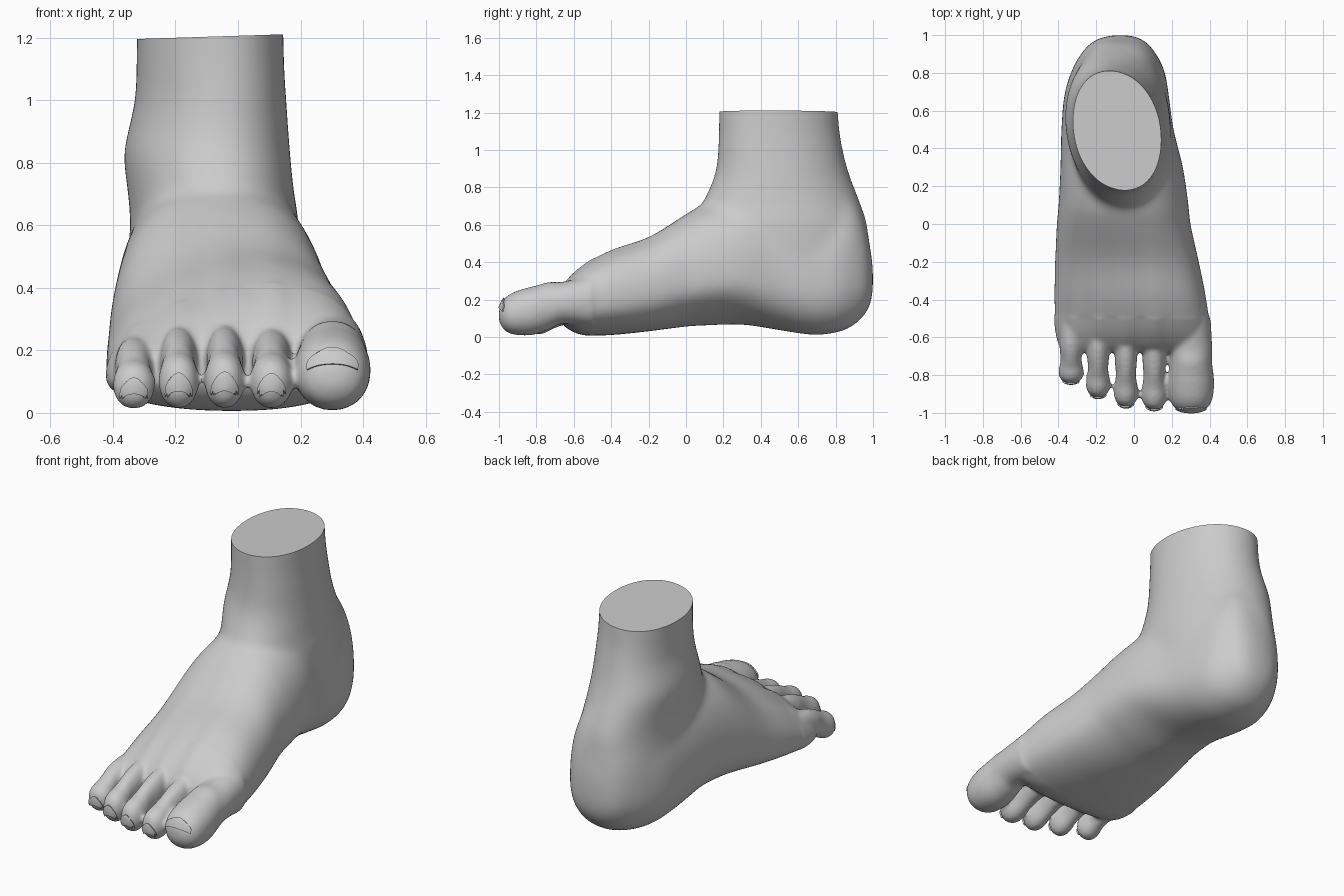
import bpy, bmesh, math
from mathutils import Vector
from mathutils.bvhtree import BVHTree

cube = bpy.data.objects.get("Cube")
if cube:
    bpy.data.objects.remove(cube, do_unlink=True)

skin = bpy.data.materials.new("grey skin")
skin.use_nodes = True
GREY = (0.6, 0.6, 0.6, 1)
skin.diffuse_color = GREY
skin.node_tree.nodes["Principled BSDF"].inputs["Base Color"].default_value = GREY


def smooth_rows(rows, steps=5):
    """Catmull-Rom interpolation between neighbouring section rows."""
    out = []
    for i in range(len(rows) - 1):
        a, b, c, d = (rows[max(i - 1, 0)], rows[i], rows[i + 1],
                      rows[min(i + 2, len(rows) - 1)])
        for s in range(steps):
            t = s / steps
            out.append([q + .5 * t * (r - p + t * (2*p - 5*q + 4*r - w + t * (3*(q - r) + w - p)))
                        for p, q, r, w in zip(a, b, c, d)])
    return out + [list(rows[-1])]


def loft(bm, rows, point, power=2.2, mid=.5, sides=64):
    """Skin rounded sections; each row is (station, u0, u1, v0, v1)."""
    rings = []
    for st, u0, u1, v0, v1 in smooth_rows(rows):
        vm = v0 + mid * (v1 - v0)
        ring = []
        for k in range(sides):
            a = math.tau * k / sides
            c, s = math.cos(a), math.sin(a)
            u = math.copysign(abs(c) ** (2 / power), c)
            v = math.copysign(abs(s) ** (2 / power), s)
            x = (u0 + u1) / 2 + u * (u1 - u0) / 2
            z = vm + v * ((v1 - vm) if v > 0 else (vm - v0))
            ring.append(bm.verts.new(point(st, x, z, u, v)))
        rings.append(ring)
    for r, q in zip(rings, rings[1:]):
        for k in range(sides):
            n = (k + 1) % sides
            bm.faces.new((r[k], r[n], q[n], q[k]))
    bm.faces.new(rings[0][::-1])
    bm.faces.new(rings[-1])


def new_object(name, bm):
    bmesh.ops.recalc_face_normals(bm, faces=bm.faces)
    mesh = bpy.data.meshes.new(name)
    bm.to_mesh(mesh)
    bm.free()
    mesh.materials.append(skin)
    ob = bpy.data.objects.new(name, mesh)
    bpy.context.collection.objects.link(ob)
    return ob


def bake(ob):
    """Replace the mesh by its modified result."""
    deps = bpy.context.evaluated_depsgraph_get()
    mesh = bpy.data.meshes.new_from_object(ob.evaluated_get(deps))
    ob.modifiers.clear()
    ob.data = mesh


def shade(ob, angle):
    bpy.ops.object.select_all(action='DESELECT')
    ob.select_set(True)
    bpy.context.view_layer.objects.active = ob
    bpy.ops.object.shade_smooth_by_angle(angle=math.radians(angle))


# Toes: centre x, half width, tip y, length scale, height scale
SMALL_TOES = [(-.333, .066, -.845, .75, .86), (-.19, .063, -.92, .9, .98),
              (-.043, .063, -.97, 1, 1), (.107, .067, -.985, 1.05, .97)]
BIG_TOE = (.302, .122, -1.0, 1, 1)
# Toe profiles: distance from tip, width factor, bottom, top
SMALL_PROFILE = [(0, .25, .07, .12), (.02, .72, .035, .165), (.06, 1, .015, .19),
                 (.11, .97, .02, .205), (.17, .84, .045, .235), (.24, .92, .07, .262),
                 (.32, .9, .08, .28), (.48, .8, .12, .29)]
BIG_PROFILE = [(0, .3, .085, .145), (.025, .7, .04, .2), (.07, .92, .015, .235),
               (.14, 1, .008, .26), (.2, .98, .015, .275), (.27, .91, .04, .294),
               (.34, .92, .07, .295), (.5, .85, .06, .33)]

# Foot sections from heel to ball: y, x0, x1, z0, z1
FOOT = [(1, -.12, -.02, .24, .38), (.985, -.18, .03, .17, .48), (.95, -.24, .08, .11, .64),
        (.88, -.295, .13, .05, .76), (.8, -.335, .165, .022, .75), (.68, -.37, .185, .01, .75),
        (.5, -.385, .21, .035, .75), (.3, -.39, .26, .065, .76), (.1, -.4, .29, .06, .71),
        (0, -.41, .3, .055, .655), (-.2, -.42, .345, .03, .525), (-.4, -.425, .385, .01, .445),
        (-.55, -.42, .4, .01, .36), (-.64, -.4, .395, .05, .28), (-.68, -.37, .38, .1, .22)]
# Ankle sections from top to inside the heel: z, x0, x1, y0, y1
ANKLE = [(1.28, -.325, .145, .18, .805), (1.12, -.325, .148, .18, .815),
         (1, -.33, .155, .175, .835), (.9, -.352, .162, .165, .86), (.82, -.366, .168, .14, .888),
         (.7, -.352, .18, .085, .935), (.6, -.345, .195, .05, .966), (.4, -.355, .195, .1, .985),
         (.25, -.35, .19, .15, .97), (.14, -.28, .12, .25, .88)]


def foot_point(y, x, z, u, v):
    front = max(0, min(1, (.1 - y) / .6))
    z = z * (1 + .2 * front * u)
    if v > 0:   # tendons running to each toe
        for toe in SMALL_TOES:
            z += .016 * front * v * math.exp(-((x - toe[0]) / .035) ** 2)
    else:       # raised inner arch
        z -= .07 * v * max(0, u) * math.exp(-((y - .2) / .25) ** 2)
    return (x, y, z)


def toe_point(y, x, z, u, v):
    return (x, y, z)


bm = bmesh.new()
loft(bm, FOOT, foot_point, 2.25, .36)
loft(bm, ANKLE, lambda z, x, y, u, v: (x, y - .05 * u, z), 2.1)
for toes, profile in ((SMALL_TOES, SMALL_PROFILE), ([BIG_TOE], BIG_PROFILE)):
    for cx, hw, tip, ls, hs in toes:
        rows = [(tip + d * ls, cx - hw * w, cx + hw * w, lo * hs, hi * hs)
                for d, w, lo, hi in profile]
        loft(bm, rows, toe_point, 2.1, .5, 40)
foot = new_object("foot", bm)

# Fuse the parts into one soft skin
remesh = foot.modifiers.new("fuse", 'REMESH')
remesh.mode = 'VOXEL'
remesh.voxel_size = .011
soften = foot.modifiers.new("soften", 'SMOOTH')
soften.factor = .5
soften.iterations = 10
bake(foot)

# Extra softening away from the toes, then a flat cut at the top
bm = bmesh.new()
bm.from_mesh(foot.data)
body = [v for v in bm.verts if v.co.y > -.5]
for _ in range(40):
    bmesh.ops.smooth_vert(bm, verts=body, factor=.5, use_axis_x=True,
                          use_axis_y=True, use_axis_z=True)
cut = bmesh.ops.bisect_plane(bm, geom=bm.verts[:] + bm.edges[:] + bm.faces[:],
                             plane_co=(-.09, .5, 1.203), plane_no=(-.032, 0, 1),
                             clear_outer=True)
rim = [e for e in cut["geom_cut"] if isinstance(e, bmesh.types.BMEdge)]
bmesh.ops.contextual_create(bm, geom=rim)
bm.to_mesh(foot.data)
tree = BVHTree.FromBMesh(bm)
bm.free()
if not foot.data.materials:
    foot.data.materials.append(skin)
shade(foot, 50)

# Toenails: curved plates laid on the toes
NAMES = ["little_toenail", "fourth_toenail", "middle_toenail", "second_toenail", "big_toenail"]
AIM = Vector((0, .7, -.7))
for name, (cx, hw, tip, ls, hs) in zip(NAMES, SMALL_TOES + [BIG_TOE]):
    big = hw > .1
    half, low, high = (.078, .16, .238) if big else (hw * .62, .075 * hs, .135 * hs)
    bm = bmesh.new()
    n = 12
    grid = []
    for j in range(n + 1):
        t = j / n
        width = half * (1 - .45 * max(0, t - .4) ** 2 / .36)
        row = []
        for i in range(n + 1):
            s = 2 * i / n - 1
            z = low + (high - low) * t * (1 - .25 * s * s)
            start = Vector((cx + s * width, tip, z)) - AIM * .3
            hit, normal, _, _ = tree.ray_cast(start, AIM)
            row.append(bm.verts.new(hit + normal * .004) if hit else None)
        grid.append(row)
    for j in range(n):
        for i in range(n):
            quad = (grid[j][i], grid[j][i + 1], grid[j + 1][i + 1], grid[j + 1][i])
            if all(quad):
                bm.faces.new(quad)
    nail = new_object(name, bm)
    plate = nail.modifiers.new("plate", 'SOLIDIFY')
    plate.thickness = .008
    plate.offset = 0
    bake(nail)
    shade(nail, 40)
